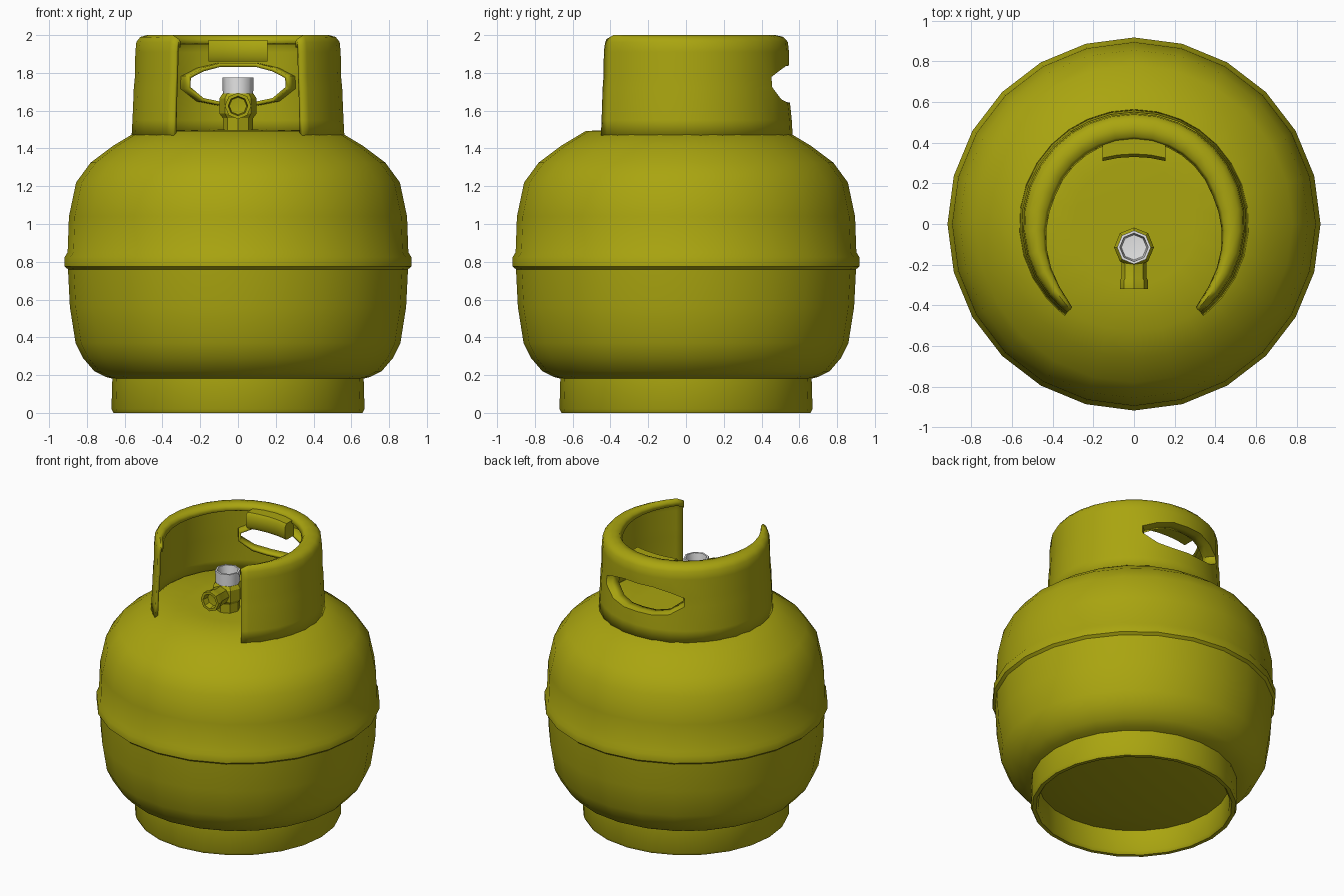
import bpy, bmesh, math
from mathutils import Matrix, Vector

if "Cube" in bpy.data.objects:
    bpy.data.objects.remove(bpy.data.objects["Cube"])


def material(name, rgb):
    m = bpy.data.materials.new(name)
    m.diffuse_color = (*rgb, 1)
    m.use_nodes = True
    m.node_tree.nodes["Principled BSDF"].inputs["Base Color"].default_value = m.diffuse_color
    return m


OLIVE = material("olive paint", (0.40, 0.375, 0.005))
WHITE = material("white plastic", (0.8, 0.8, 0.8))


def finish(bm, name, mat, angle=45):
    bmesh.ops.recalc_face_normals(bm, faces=bm.faces)
    me = bpy.data.meshes.new(name)
    bm.to_mesh(me)
    bm.free()
    ob = bpy.data.objects.new(name, me)
    bpy.context.collection.objects.link(ob)
    me.materials.append(mat)
    bpy.ops.object.select_all(action='DESELECT')
    ob.select_set(True)
    bpy.context.view_layer.objects.active = ob
    bpy.ops.object.shade_smooth_by_angle(angle=math.radians(angle))
    return ob


def lathe(name, profile, sides, mat, matrix=Matrix(), closed=False, angle=45):
    """Spin (radius, height) points about z; radius 0 becomes a pole."""
    bm = bmesh.new()
    rings = []
    for r, z in profile:
        n = 1 if r == 0 else sides
        rings.append([bm.verts.new((r * math.cos(math.tau * i / sides),
                                    r * math.sin(math.tau * i / sides), z)) for i in range(n)])
    pairs = list(zip(rings, rings[1:])) + ([(rings[-1], rings[0])] if closed else [])
    for a, b in pairs:
        for i in range(sides):
            j = (i + 1) % sides
            vs = [a[i % len(a)], a[j % len(a)], b[j % len(b)], b[i % len(b)]]
            bm.faces.new(list(dict.fromkeys(vs)))
    bm.transform(matrix)
    return finish(bm, name, mat, angle)


# Tank body with weld seam round the middle
lathe("tank_body", [(0, 0.13), (0.4, 0.14), (0.64, 0.175), (0.70, 0.19), (0.76, 0.22), (0.82, 0.29),
                    (0.86, 0.37), (0.89, 0.56), (0.9, 0.76), (0.918, 0.775), (0.918, 0.825),
                    (0.902, 0.85), (0.895, 1.04), (0.857, 1.22), (0.78, 1.325), (0.66, 1.415),
                    (0.53, 1.493), (0.3, 1.498), (0, 1.5)], 24, OLIVE)

# Foot ring
lathe("foot_ring", [(0.665, 0.19), (0.67, 0.02), (0.66, 0), (0.635, 0), (0.62, 0.02), (0.62, 0.19)],
      24, OLIVE, closed=True)

# Collar: curved sheet with rolled rim and a hand hole at the back
HOLE = 34.5
half = [0, 12, 24, HOLE, 46, 58, 70, 82, 94, 106, 118, 130, 138, 143]
cols = [-a for a in reversed(half[1:])] + half


def collar_column(a):
    a = abs(a)
    lo, hi = ((1.635, 1.845) if a < 15 else (1.655, 1.82) if a < 30 else (1.72, 1.78))
    lip = 0.10 * min(1, (143 - a) / 70) ** 0.7 + 0.005
    drop = 0.02 if a > 142 else 0
    return [(0.555, 1.46), (0.55, 1.55), (0.543, lo), (0.537, hi), (0.535, 1.91),
            (0.53, 1.96 - drop), (0.525 - lip * 0.15, 1.982 - drop),
            (0.525 - lip * 0.5, 1.99 - drop), (0.525 - lip * 0.85, 1.985 - drop),
            (0.525 - lip, 1.955 - drop)]


bm = bmesh.new()
grid = []
for a in cols:
    t = math.radians(a)
    grid.append([bm.verts.new((r * math.sin(t), r * math.cos(t), z)) for r, z in collar_column(a)])
for i in range(len(cols) - 1):
    for k in range(len(grid[0]) - 1):
        if k == 2 and abs(cols[i] + cols[i + 1]) < 2 * HOLE:
            continue
        bm.faces.new((grid[i][k], grid[i + 1][k], grid[i + 1][k + 1], grid[i][k + 1]))

# Roll the edge of the hand hole inward
edges = [e for e in bm.edges if e.is_boundary and all(
    v.co.y > 0.3 and 1.6 < v.co.z < 1.9 for v in e.verts)]
for inward, shrink in ((0.025, 0.97), (0.045, 1.0)):
    new = bmesh.ops.extrude_edge_only(bm, edges=edges)["geom"]
    for v in [g for g in new if isinstance(g, bmesh.types.BMVert)]:
        flat = Vector((v.co.x, v.co.y, 0))
        v.co -= flat.normalized() * inward
        v.co.x *= shrink
        v.co.z = 1.74 + (v.co.z - 1.74) * shrink
    edges = [g for g in new if isinstance(g, bmesh.types.BMEdge)]
collar = finish(bm, "collar", OLIVE, 60)
mod = collar.modifiers.new("thickness", 'SOLIDIFY')
mod.thickness = 0.02
mod.offset = 0

# Grip plate on the inside of the handle bar, slightly bowed
bm = bmesh.new()
rows = []
for x, bow in ((-0.155, -0.02), (-0.08, -0.005), (0, 0), (0.08, -0.005), (0.155, -0.02)):
    rows.append([bm.verts.new((x, y + bow, z)) for y, z in
                 ((0.345, 1.86), (0.33, 1.885), (0.33, 1.955), (0.345, 1.975),
                  (0.43, 1.975), (0.43, 1.86))])
for a, b in zip(rows, rows[1:]):
    for k in range(6):
        bm.faces.new((a[k], b[k], b[(k + 1) % 6], a[(k + 1) % 6]))
bm.faces.new(rows[0])
bm.faces.new(rows[-1])
finish(bm, "grip_plate", OLIVE, 40)

# Valve: post with collar, side outlet and white open cap
AT = Matrix.Translation((0, -0.115, 0))
lathe("valve_post", [(0, 1.48), (0.08, 1.48), (0.08, 1.56), (0.098, 1.585), (0.098, 1.665),
                     (0.082, 1.69), (0, 1.69)], 8, OLIVE, AT, angle=30)
lathe("valve_cap", [(0.08, 1.68), (0.083, 1.775), (0.07, 1.775), (0.062, 1.70), (0, 1.695)],
      8, WHITE, AT, angle=50)
lathe("valve_outlet", [(0, 0), (0.062, 0), (0.062, 0.15), (0.07, 0.165), (0.07, 0.205),
                       (0.052, 0.205), (0.046, 0.16), (0, 0.155)], 8, OLIVE,
      Matrix.Translation((0, -0.115, 1.625)) @ Matrix.Rotation(math.pi / 2, 4, 'X'), angle=40)
